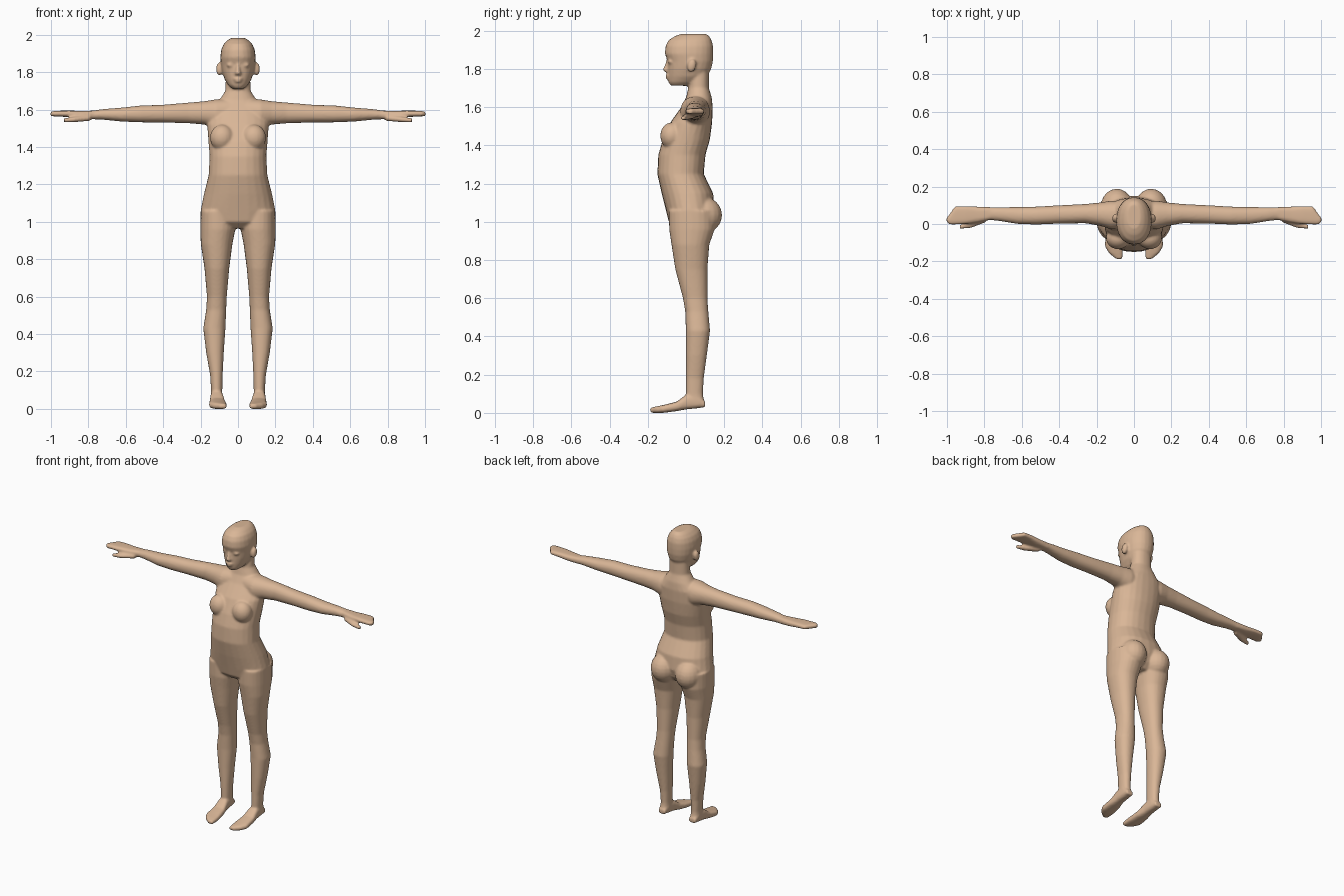
import bpy, bmesh, math
from mathutils import Matrix, Vector

bm = bmesh.new()
SEG = 24


def loft(axis, rings, p=2.2, sides=(1, -1)):
    """Skin rounded sections (t, a0, a1, b0, b1) placed along an axis; repeat on each side."""
    for s in sides:
        loops = []
        for t, a0, a1, b0, b1 in rings:
            loop = []
            for i in range(SEG):
                w = 2 * math.pi * i / SEG
                c, n = math.cos(w), math.sin(w)
                a = (a0 + a1) / 2 + (a1 - a0) / 2 * math.copysign(abs(c) ** (2 / p), c)
                b = (b0 + b1) / 2 + (b1 - b0) / 2 * math.copysign(abs(n) ** (2 / p), n)
                x, y, z = {'x': (t, a, b), 'y': (a, t, b), 'z': (a, b, t)}[axis]
                loop.append(bm.verts.new((s * x, y, z)))
            loops.append(loop)
        for l0, l1 in zip(loops, loops[1:]):
            for i in range(SEG):
                j = (i + 1) % SEG
                bm.faces.new((l0[i], l0[j], l1[j], l1[i]))
        bm.faces.new(loops[0])
        bm.faces.new(loops[-1])


def blob(centre, radii, tilt=0, sides=(1, -1)):
    """Ellipsoid, mirrored when it is off centre."""
    for s in sides:
        m = (Matrix.Translation((s * centre[0], centre[1], centre[2]))
             @ Matrix.Rotation(tilt, 4, 'X') @ Matrix.Diagonal((*radii, 1)))
        bmesh.ops.create_uvsphere(bm, u_segments=20, v_segments=12, radius=1, matrix=m)


def centred(rings):
    return [(z, -w, w, f, b) for z, w, f, b in rings]


# torso and neck
loft('z', centred([(.965, .10, -.05, .10), (1.0, .185, -.09, .13), (1.06, .20, -.105, .15),
                   (1.15, .182, -.128, .142), (1.25, .157, -.15, .093), (1.35, .152, -.145, .102),
                   (1.43, .158, -.122, .125), (1.52, .165, -.082, .137), (1.60, .15, -.025, .14),
                   (1.65, .10, .0, .135), (1.70, .068, .012, .12), (1.78, .065, .02, .12)]),
     sides=(1,))
# bust and buttocks
blob((.085, -.075, 1.45), (.065, .06, .07))
blob((.092, .092, 1.035), (.086, .097, .095))

# arms
loft('x', [(.04, -.02, .12, 1.50, 1.66), (.12, -.03, .125, 1.50, 1.655), (.18, -.01, .115, 1.52, 1.645),
           (.26, .004, .107, 1.527, 1.638), (.40, .002, .10, 1.531, 1.626), (.52, -.003, .093, 1.532, 1.622),
           (.62, .0, .091, 1.536, 1.611), (.72, .016, .09, 1.546, 1.603), (.79, .024, .09, 1.549, 1.593)])
# hands and thumbs
loft('x', [(.76, .024, .09, 1.549, 1.595), (.84, .008, .093, 1.552, 1.593), (.90, .0, .096, 1.560, 1.595),
           (.957, -.003, .095, 1.563, 1.594), (.985, -.003, .055, 1.564, 1.592), (1.002, .012, .032, 1.566, 1.59)], 3)
loft('x', [(.79, .01, .05, 1.540, 1.57), (.87, -.021, .018, 1.533, 1.562), (.932, -.027, -.004, 1.532, 1.554)])

# legs
loft('z', [(1.06, .02, .20, -.09, .15), (.96, .014, .202, -.088, .15), (.88, .03, .199, -.076, .122),
           (.75, .047, .179, -.056, .112), (.60, .06, .166, -.016, .112), (.53, .063, .17, -.004, .117),
           (.43, .067, .186, -.001, .126), (.30, .076, .17, -.001, .109), (.18, .082, .149, -.001, .093),
           (.10, .084, .144, -.001, .089), (.04, .084, .144, .01, .097)])
# feet
loft('y', [(.100, .09, .14, .03, .06), (.06, .083, .145, .024, .10), (.0, .078, .148, .018, .095),
           (-.05, .068, .153, .009, .058), (-.12, .059, .156, .0, .041), (-.155, .059, .135, -.001, .034),
           (-.188, .062, .095, .001, .026)], 2.8)

# head
loft('z', centred([(1.712, .032, -.08, .03), (1.73, .052, -.092, .06), (1.76, .071, -.095, .11),
                   (1.80, .085, -.096, .132), (1.84, .092, -.096, .141), (1.88, .095, -.111, .143),
                   (1.92, .090, -.107, .142), (1.95, .077, -.092, .134), (1.972, .056, -.058, .122),
                   (1.983, .036, -.025, .105)]), sides=(1,))
# nose, lips, eyelids and ears
loft('z', centred([(1.785, .018, -.108, -.07), (1.793, .019, -.123, -.07), (1.81, .012, -.116, -.07),
                   (1.85, .008, -.100, -.07)]), sides=(1,))
blob((0, -.092, 1.765), (.026, .017, .007), sides=(1,))
blob((0, -.090, 1.751), (.022, .017, .007), sides=(1,))
blob((.04, -.078, 1.838), (.021, .018, .012))
blob((.1, .03, 1.817), (.017, .023, .036), -.2)

bmesh.ops.recalc_face_normals(bm, faces=bm.faces)
mesh = bpy.data.meshes.new("body")
bm.to_mesh(mesh)
bm.free()
body = bpy.data.objects.new("body", mesh)
bpy.context.collection.objects.link(body)

# fuse the overlapping parts into one smooth skin
fuse = body.modifiers.new("fuse", 'REMESH')
fuse.mode = 'VOXEL'
fuse.voxel_size = .0065
fuse.use_smooth_shade = True
soft = body.modifiers.new("soften", 'SMOOTH')
soft.factor = .5
soft.iterations = 7

skin = bpy.data.materials.new("tan skin")
skin.diffuse_color = (.70, .47, .31, 1)
mesh.materials.append(skin)
